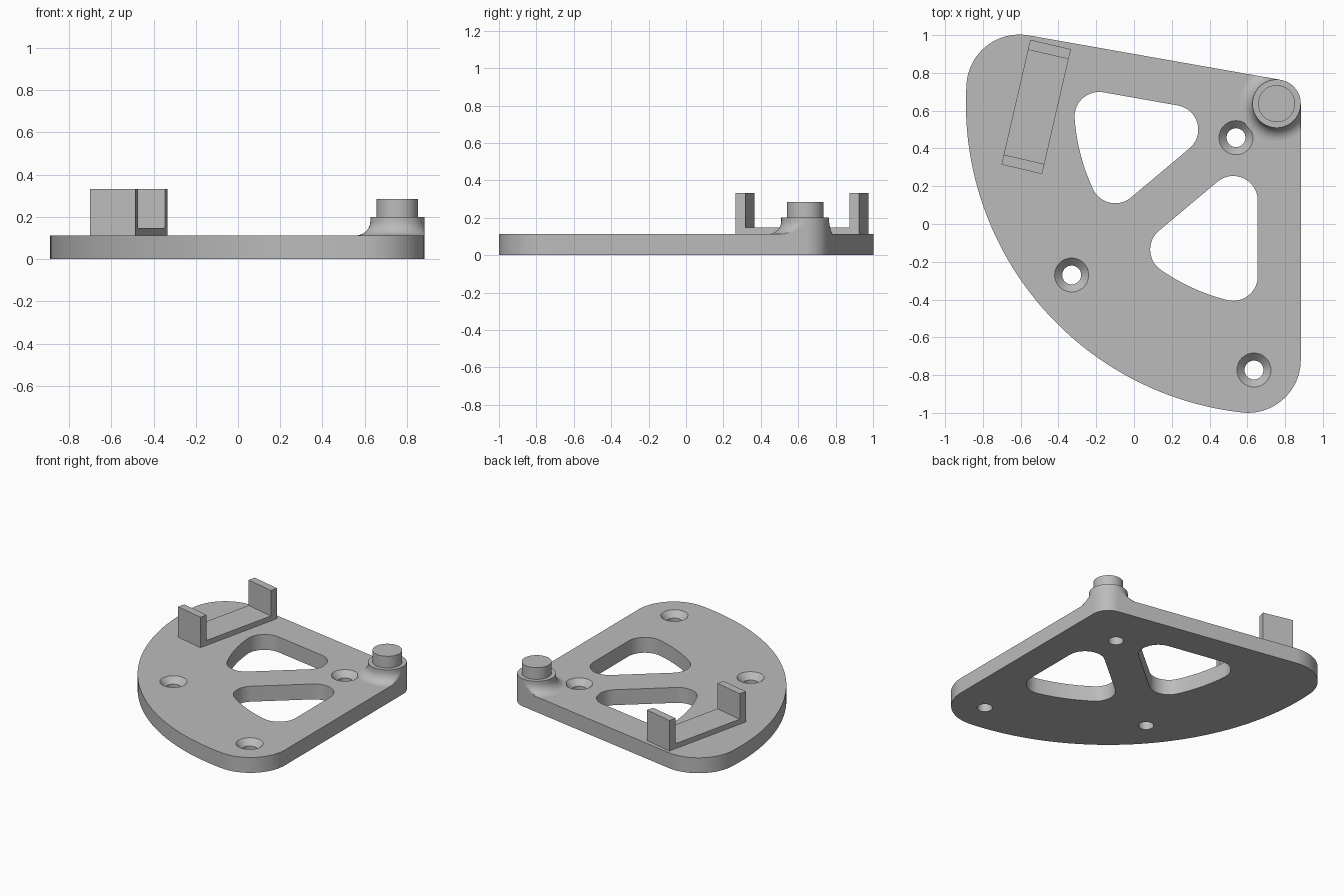
import bpy, bmesh
from math import sin, cos, pi, radians, degrees, atan2, sqrt
from mathutils import Vector, Matrix

cube = bpy.data.objects.get("Cube")
if cube:
    bpy.data.objects.remove(cube, do_unlink=True)

PIVOT = Vector((0.755, 0.637))
T = 0.112          # plate thickness
EDGE = 0.128       # radius of the pivot corner
SWEEP = 80         # outward direction of the slanted edge, degrees

grey = bpy.data.materials.new("plain grey")
grey.use_nodes = True
grey.diffuse_color = (0.5, 0.5, 0.5, 1)
grey.node_tree.nodes["Principled BSDF"].inputs["Base Color"].default_value = (0.5, 0.5, 0.5, 1)


def finish(bm, name, smooth=True):
    bmesh.ops.recalc_face_normals(bm, faces=bm.faces)
    mesh = bpy.data.meshes.new(name)
    bm.to_mesh(mesh)
    bm.free()
    mesh.materials.append(grey)
    obj = bpy.data.objects.new(name, mesh)
    bpy.context.collection.objects.link(obj)
    if smooth:
        shade(obj)
    return obj


def shade(obj):
    bpy.ops.object.select_all(action='DESELECT')
    obj.select_set(True)
    bpy.context.view_layer.objects.active = obj
    bpy.ops.object.shade_smooth_by_angle(angle=radians(30))


def arc(centre, r, a0, a1, n):
    return [centre + r * Vector((cos(a), sin(a)))
            for a in (radians(a0 + (a1 - a0) * i / n) for i in range(n + 1))]


def prism(points, z0, z1, name, smooth=True):
    bm = bmesh.new()
    face = bm.faces.new([bm.verts.new((p.x, p.y, z0)) for p in points])
    top = bmesh.ops.extrude_face_region(bm, geom=[face])["geom"]
    bmesh.ops.translate(bm, vec=(0, 0, z1 - z0),
                        verts=[v for v in top if isinstance(v, bmesh.types.BMVert)])
    bmesh.ops.remove_doubles(bm, verts=bm.verts, dist=0.0005)
    return finish(bm, name, smooth)


def lathe(profile, centre, name, limit=None, n=72):
    """Revolve (radius, z) points; limit(angle) caps the radius."""
    bm = bmesh.new()
    rings = []
    for r, z in profile:
        ring = []
        for i in range(n):
            a = 2 * pi * i / n
            rr = min(r, limit(a)) if limit else r
            ring.append(bm.verts.new((centre[0] + rr * cos(a), centre[1] + rr * sin(a), z)))
        rings.append(ring)
    for low, high in zip(rings, rings[1:]):
        for i in range(n):
            j = (i + 1) % n
            bm.faces.new((low[i], low[j], high[j], high[i]))
    bm.faces.new(rings[0][::-1])
    bm.faces.new(rings[-1])
    return finish(bm, name)


def heading(p):
    return degrees(atan2(p.y - PIVOT.y, p.x - PIVOT.x)) % 360


def mirrored(points):
    """Mirror across the spoke, which leaves the pivot at 220 degrees."""
    axis = Vector((cos(radians(220)), sin(radians(220))))
    return [PIVOT + 2 * (p - PIVOT).dot(axis) * axis - (p - PIVOT) for p in points][::-1]


# Plate: rounded quarter sector
R, r = 1.645, 0.28
low = PIVOT + Vector((EDGE - r, -sqrt((R - r) ** 2 - (EDGE - r) ** 2)))
high = mirrored([low])[0]
outline = (arc(PIVOT, EDGE, 0, SWEEP, 16) + arc(high, r, SWEEP, heading(high), 24)
           + arc(PIVOT, R, heading(high), heading(low), 64) + arc(low, r, heading(low), 360, 24))
plate = prism(outline, 0, T, "base_plate", False)

# Windows: rounded triangles either side of the spoke
R, r, side, spoke = 1.072, 0.13, 0.10, 0.115
along = Vector((cos(radians(220)), sin(radians(220))))
across = Vector((-along.y, along.x))
gap = spoke + r
top = PIVOT + Vector((-side - r, -(gap + (side + r) * across.x) / -across.y))
bottom = PIVOT + Vector((-side - r, -sqrt((R - r) ** 2 - (side + r) ** 2)))
left = PIVOT + along * sqrt((R - r) ** 2 - gap ** 2) + across * gap
window = (arc(top, r, 0, 130, 20) + arc(left, r, 130, heading(left), 20)
          + arc(PIVOT, R, heading(left), heading(bottom), 16)
          + arc(bottom, r, heading(bottom), 360, 20))
cutters = [prism(w, -0.1, 0.3, "window_cutter", False) for w in (window, mirrored(window))]

# Countersunk screw holes
for spot in ((0.54, 0.457), (-0.33, -0.27), (0.635, -0.773)):
    cutters.append(lathe([(0.05, -0.1), (0.05, 0.07), (0.09, T), (0.09, 0.2)],
                         spot, "screw_hole_cutter", n=48))

for c in cutters:
    c.hide_render = True
    bpy.context.view_layer.objects.active = plate
    mod = plate.modifiers.new("cut", 'BOOLEAN')
    mod.operation = 'DIFFERENCE'
    mod.solver = 'EXACT'
    mod.object = c
    bpy.ops.object.modifier_apply(modifier=mod.name)
for c in cutters:
    bpy.data.objects.remove(c, do_unlink=True)
shade(plate)


# Pivot boss: flared foot trimmed flush with the plate edges
def plate_edge(a):
    if a <= radians(SWEEP):
        return EDGE
    return EDGE / max(cos(a), cos(a - radians(SWEEP)), 0.01)


f = 0.07
foot = [(EDGE + f - f * sin(t), T + f - f * cos(t)) for t in (pi / 2 * i / 10 for i in range(11))]
lathe(foot + [(EDGE, 0.2)], PIVOT, "pivot_boss", plate_edge)
lathe([(0.098, 0.19), (0.098, 0.285)], PIVOT, "pivot_pin")

# Bracket: shallow tray with an upright at each end, one U profile
half, wall, width = 0.339, 0.054, 0.221
floor, rim = 0.148, 0.333
profile = [(-half, T), (half, T), (half, rim), (half - wall, rim), (half - wall, floor),
           (wall - half, floor), (wall - half, rim), (-half, rim)]
bm = bmesh.new()
face = bm.faces.new([bm.verts.new((x, -width / 2, z)) for x, z in profile])
geom = bmesh.ops.extrude_face_region(bm, geom=[face])["geom"]
bmesh.ops.translate(bm, vec=(0, width, 0),
                    verts=[v for v in geom if isinstance(v, bmesh.types.BMVert)])
bmesh.ops.transform(bm, verts=bm.verts, matrix=Matrix.Translation((-0.518, 0.62, 0))
                    @ Matrix.Rotation(radians(77), 4, 'Z'))
finish(bm, "end_stop_bracket", False)
